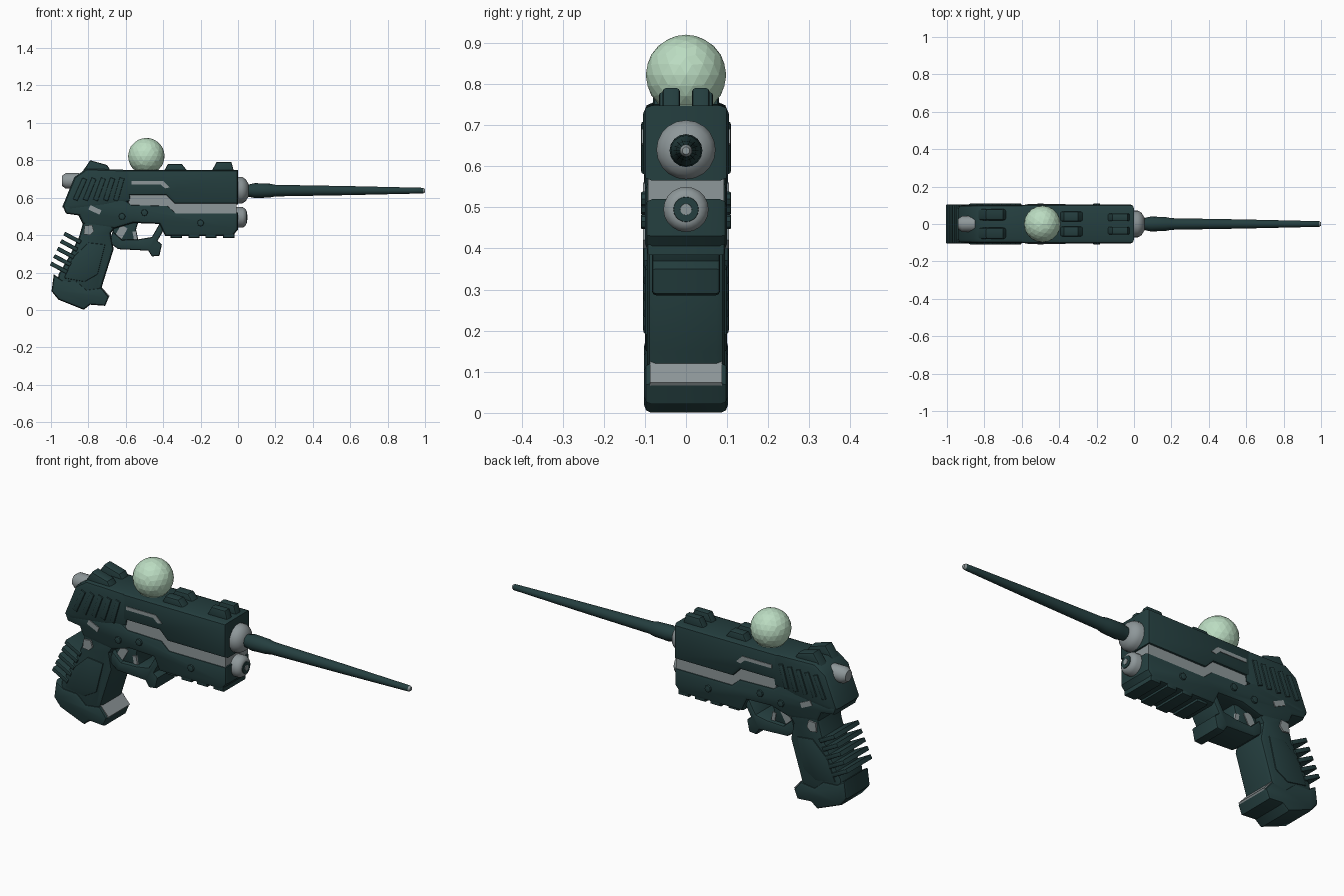
import bpy, bmesh, math
from mathutils import Matrix


def material(name, rgb):
    m = bpy.data.materials.new(name)
    m.diffuse_color = (*rgb, 1)
    return m


DARK = material("dark teal", (0.018, 0.049, 0.050))
GREY = material("metal grey", (0.27, 0.31, 0.32))
PALE = material("pale green", (0.50, 0.72, 0.54))


def finish(name, bm, mat, smooth=True):
    bmesh.ops.recalc_face_normals(bm, faces=bm.faces)
    me = bpy.data.meshes.new(name)
    bm.to_mesh(me)
    bm.free()
    me.materials.append(mat)
    ob = bpy.data.objects.new(name, me)
    bpy.context.collection.objects.link(ob)
    if smooth:
        bpy.ops.object.select_all(action='DESELECT')
        ob.select_set(True)
        bpy.context.view_layer.objects.active = ob
        bpy.ops.object.shade_smooth_by_angle(angle=math.radians(35))
    return ob


def prism(name, pts, half, mat=DARK, bevel=0.0, y=0.0):
    """Side profile (x, z) extruded across y, with rounded rims."""
    bm = bmesh.new()
    a = [bm.verts.new((px, y - half, pz)) for px, pz in pts]
    b = [bm.verts.new((px, y + half, pz)) for px, pz in pts]
    bm.faces.new(a)
    bm.faces.new(b[::-1])
    n = len(pts)
    for i in range(n):
        j = (i + 1) % n
        bm.faces.new((a[i], b[i], b[j], a[j]))
    bmesh.ops.recalc_face_normals(bm, faces=bm.faces)
    if bevel:
        rims = [e for e in bm.edges if abs(e.verts[0].co.y - e.verts[1].co.y) < 1e-6]
        bmesh.ops.bevel(bm, geom=rims, offset=bevel, segments=2, profile=0.5,
                        affect='EDGES', clamp_overlap=True)
    return finish(name, bm, mat)


def lathe(name, rings, z, mat, sides=20):
    """Rings of (x, radius) turned around an axis along x."""
    bm = bmesh.new()
    loops = []
    for x, r in rings:
        loops.append([bm.verts.new((x, r * math.cos(t), z + r * math.sin(t)))
                      for t in (2 * math.pi * k / sides for k in range(sides))])
    for p, q in zip(loops, loops[1:]):
        for k in range(sides):
            m = (k + 1) % sides
            bm.faces.new((p[k], p[m], q[m], q[k]))
    bm.faces.new(loops[0])
    bm.faces.new(loops[-1])
    return finish(name, bm, mat)


def bar(cx, cz, length, thick, angle):
    """Slanted rectangle profile."""
    c, s = math.cos(angle), math.sin(angle)
    return [(cx + u * c - v * s, cz + u * s + v * c) for u, v in
            ((-length / 2, -thick / 2), (length / 2, -thick / 2),
             (length / 2, thick / 2), (-length / 2, thick / 2))]


# Slide, rear housing and frame
prism("slide", [(-0.60, 0.748), (0.0, 0.748), (0.0, 0.565), (-0.34, 0.565),
                (-0.385, 0.61), (-0.60, 0.61)], 0.105, bevel=0.022)
prism("rear_housing", [(-0.56, 0.748), (-0.81, 0.755), (-0.875, 0.71), (-0.94, 0.55),
                       (-0.90, 0.525), (-0.70, 0.55), (-0.575, 0.58)], 0.102, bevel=0.022)
prism("frame", [(-0.935, 0.55), (-0.92, 0.515), (-0.85, 0.505), (-0.83, 0.46),
                (-0.66, 0.435), (-0.56, 0.465), (-0.42, 0.46), (-0.39, 0.396),
                (-0.03, 0.394), (0.0, 0.43), (0.0, 0.52), (-0.33, 0.52), (-0.375, 0.56),
                (-0.57, 0.565), (-0.62, 0.60), (-0.88, 0.60)], 0.1, bevel=0.018)
prism("grey_core", [(-0.585, 0.62), (-0.36, 0.62), (-0.33, 0.575), (-0.008, 0.575),
                    (-0.008, 0.50), (-0.36, 0.50), (-0.585, 0.54)], 0.092, GREY)
prism("ejection_port", [(-0.57, 0.69), (-0.40, 0.69), (-0.365, 0.655), (-0.39, 0.65),
                        (-0.415, 0.672), (-0.57, 0.672)], 0.108, GREY)

# Slanted grooves on the rear housing
for i in range(5):
    prism("housing_rib", bar(-0.845 + i * 0.052, 0.645, 0.125, 0.026,
                             math.radians(66 + i * 2)), 0.109, bevel=0.005)

# Lower rail teeth
for x in (-0.33, -0.235, -0.145, -0.05):
    prism("rail_tooth", [(x - 0.03, 0.384), (x + 0.03, 0.384), (x + 0.03, 0.44),
                         (x - 0.03, 0.44)], 0.085 if x < -0.3 else 0.095, bevel=0.008)

# Grip with raised panel and base
prism("grip", [(-0.86, 0.52), (-0.83, 0.46), (-0.85, 0.39), (-0.90, 0.29), (-0.96, 0.19),
               (-0.97, 0.08), (-0.74, 0.08), (-0.72, 0.15), (-0.665, 0.325),
               (-0.68, 0.41), (-0.63, 0.48)], 0.095, bevel=0.02)
prism("grip_panel", [(-0.885, 0.28), (-0.80, 0.36), (-0.71, 0.35), (-0.75, 0.19),
                     (-0.82, 0.15), (-0.93, 0.17)], 0.1, bevel=0.006)
prism("grip_base", [(-0.985, 0.19), (-0.997, 0.10), (-0.96, 0.055), (-0.825, 0.001),
                    (-0.79, 0.028), (-0.71, 0.022), (-0.69, 0.07), (-0.73, 0.12),
                    (-0.81, 0.11), (-0.86, 0.155), (-0.94, 0.16)], 0.102, bevel=0.016)
prism("grip_base_lip", [(-0.735, 0.128), (-0.686, 0.074), (-0.692, 0.066),
                        (-0.74, 0.115)], 0.088, GREY)

# Finger ridges on the back of the grip
for i in range(5):
    x, z = -0.885 - i * 0.018, 0.385 - i * 0.04
    prism("grip_ridge", bar(x, z, 0.10, 0.022, math.radians(-28)), 0.104, bevel=0.006)

# Trigger and guard
prism("trigger_guard", [(-0.69, 0.36), (-0.64, 0.325), (-0.48, 0.317), (-0.46, 0.286),
                        (-0.42, 0.29), (-0.407, 0.35), (-0.43, 0.37), (-0.39, 0.44),
                        (-0.39, 0.48), (-0.42, 0.46), (-0.46, 0.39), (-0.53, 0.378),
                        (-0.62, 0.375), (-0.67, 0.42)], 0.083, bevel=0.01)
prism("trigger", [(-0.67, 0.48), (-0.53, 0.48), (-0.545, 0.43), (-0.53, 0.36),
                  (-0.60, 0.36), (-0.67, 0.38)], 0.06, bevel=0.012)

# Small grey inlays on both sides
prism("trigger_inlay", bar(-0.625, 0.415, 0.07, 0.04, math.radians(60)), 0.064, GREY)
prism("trigger_edge", bar(-0.55, 0.395, 0.05, 0.02, math.radians(100)), 0.064, GREY)
prism("frame_inlay", bar(-0.765, 0.535, 0.065, 0.026, math.radians(-25)), 0.104, GREY)
prism("grip_inlay", [(-0.82, 0.45), (-0.78, 0.455), (-0.77, 0.42), (-0.79, 0.40),
                     (-0.825, 0.405)], 0.104, GREY)

# Side pins
for x, z in ((-0.50, 0.52), (-0.20, 0.465), (-0.62, 0.50)):
    prism("side_pin", [(x + 0.018 * math.cos(k * math.pi / 4),
                        z + 0.018 * math.sin(k * math.pi / 4)) for k in range(8)],
          0.11, bevel=0.004)

# Paired sights on top
for s in (-1, 1):
    prism("rear_sight", [(-0.835, 0.735), (-0.79, 0.80), (-0.70, 0.775), (-0.675, 0.735)],
          0.03, bevel=0.01, y=s * 0.05)
    prism("middle_sight", [(-0.40, 0.735), (-0.375, 0.78), (-0.30, 0.78), (-0.265, 0.735)],
          0.026, bevel=0.008, y=s * 0.04)
    prism("front_sight", [(-0.145, 0.735), (-0.115, 0.79), (-0.035, 0.79), (-0.02, 0.735)],
          0.021, bevel=0.008, y=s * 0.036)

# Rear knob, muzzle, long tapered barrel and lower nozzle
lathe("rear_knob", [(-0.85, 0.042), (-0.92, 0.042), (-0.94, 0.028)], 0.69, GREY)
lathe("muzzle_collar", [(-0.03, 0.072), (0.02, 0.072), (0.04, 0.06), (0.056, 0.035)], 0.64, GREY)
barrel = lathe("barrel", [(0.03, 0.036), (0.06, 0.033), (0.09, 0.04), (0.17, 0.037),
                          (0.20, 0.031), (0.60, 0.024), (0.93, 0.0165), (0.99, 0.015),
                          (1.0, 0.009)], 0.638, DARK, 16)
barrel.data.materials.append(GREY)
for f in barrel.data.polygons:
    # worn metal at the very tip
    if f.center.x > 0.993:
        f.material_index = 1
lathe("lower_nozzle", [(-0.03, 0.055), (0.025, 0.055), (0.04, 0.045), (0.045, 0.034)], 0.495, GREY)
lathe("nozzle_ring", [(0.03, 0.034), (0.048, 0.03)], 0.495, DARK)
lathe("nozzle_core", [(0.03, 0.016), (0.051, 0.014)], 0.495, GREY, 12)

# Faceted ball on a short neck
bm = bmesh.new()
bmesh.ops.create_icosphere(bm, subdivisions=3, radius=0.098,
                           matrix=Matrix.Translation((-0.49, 0, 0.822)))
bmesh.ops.dissolve_limit(bm, angle_limit=math.radians(9), verts=bm.verts, edges=bm.edges)
finish("ball", bm, PALE, smooth=False)
bm = bmesh.new()
bmesh.ops.create_cone(bm, cap_ends=True, segments=14, radius1=0.072, radius2=0.058, depth=0.05,
                      matrix=Matrix.Translation((-0.49, 0, 0.752)))
finish("ball_neck", bm, PALE, smooth=False)
